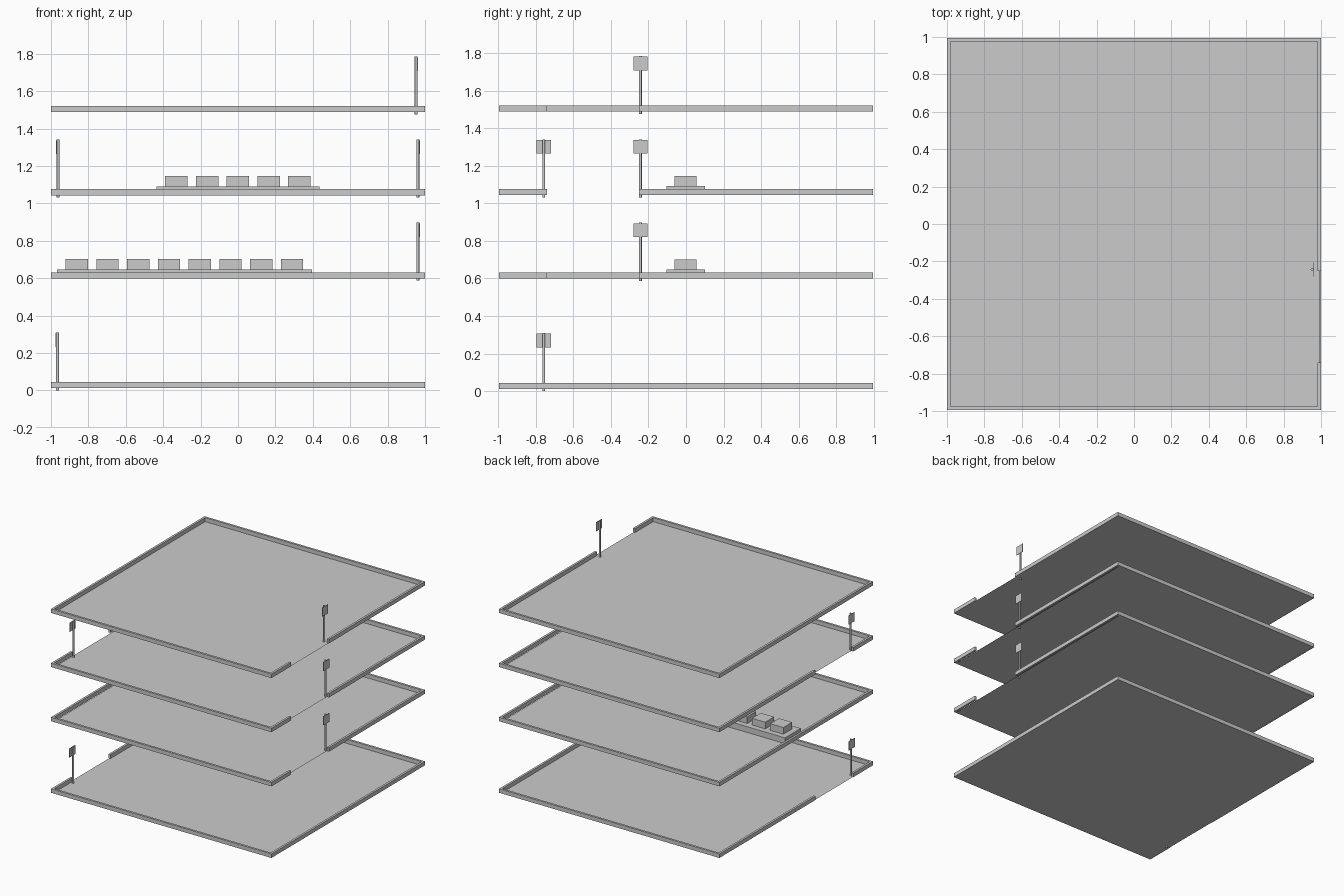
import bpy, bmesh
from mathutils import Matrix, Vector

cube = bpy.data.objects.get("Cube")
if cube:
    bpy.data.objects.remove(cube, do_unlink=True)

grey = bpy.data.materials.new("plain grey")
grey.use_nodes = True
colour = (0.6, 0.6, 0.6, 1)
grey.diffuse_color = colour
grey.node_tree.nodes["Principled BSDF"].inputs["Base Color"].default_value = colour

HALF_X, HALF_Y, WALL = 1.0, 0.995, 0.018
GAP = (-0.74, -0.25)
RIM_LOW, RIM_HIGH = 0.0125, 0.045


def finish(name, bm):
    bmesh.ops.recalc_face_normals(bm, faces=bm.faces)
    mesh = bpy.data.meshes.new(name)
    bm.to_mesh(mesh)
    bm.free()
    mesh.materials.append(grey)
    obj = bpy.data.objects.new(name, mesh)
    bpy.context.collection.objects.link(obj)
    return obj


def add_box(bm, low, high):
    low, high = Vector(low), Vector(high)
    place = Matrix.Translation((low + high) / 2) @ Matrix.Diagonal((*(high - low), 1))
    bmesh.ops.create_cube(bm, size=1, matrix=place)


# Low kerb around a deck, left open on the sides that have a doorway
def rim(name, base, open_sides):
    bm = bmesh.new()
    xs = (-HALF_X, WALL - HALF_X, HALF_X - WALL, HALF_X)
    ys = (-HALF_Y, WALL - HALF_Y, *GAP, HALF_Y - WALL, HALF_Y)
    z = base + RIM_LOW
    for i in range(3):
        for j in range(5):
            inside = i == 1 and 0 < j < 4
            doorway = j == 2 and i - 1 in open_sides
            if not inside and not doorway:
                corners = ((i, j), (i + 1, j), (i + 1, j + 1), (i, j + 1))
                bm.faces.new([bm.verts.new((xs[a], ys[b], z)) for a, b in corners])
    bmesh.ops.remove_doubles(bm, verts=bm.verts, dist=1e-5)
    top = bmesh.ops.extrude_face_region(bm, geom=bm.faces[:])["geom"]
    lift = [v for v in top if isinstance(v, bmesh.types.BMVert)]
    bmesh.ops.translate(bm, verts=lift, vec=(0, 0, RIM_HIGH - RIM_LOW))
    bmesh.ops.dissolve_limit(bm, angle_limit=0.01, verts=bm.verts, edges=bm.edges)
    finish(name, bm)


# Thin floor sheet just under the kerb
def floor(name, base, half_x):
    bm = bmesh.new()
    place = Matrix.Translation((0, 0, base + RIM_LOW - 0.001)) @ Matrix.Diagonal((half_x, 0.98, 1, 1))
    bmesh.ops.create_grid(bm, x_segments=1, y_segments=1, size=1, matrix=place)
    finish(name, bm)


# Round post with a square plate on its outward side
def sign(name, base, x, y):
    side = 1 if x > 0 else -1
    bm = bmesh.new()
    bmesh.ops.create_cone(bm, cap_ends=True, segments=12, radius1=0.0075, radius2=0.0075,
                          depth=0.31, matrix=Matrix.Translation((x, y, base + 0.155)))
    for f in bm.faces:
        f.smooth = len(f.verts) == 4
    for e in bm.edges:
        e.smooth = all(f.smooth for f in e.link_faces)
    finish(name + "_post", bm)
    bm = bmesh.new()
    face = x + side * 0.0085
    add_box(bm, (face - 0.002, y - 0.0375, base + 0.233), (face + 0.002, y + 0.0375, base + 0.306))
    finish(name + "_plate", bm)


# Row of blocks standing on a long plinth
def block_row(name, base, start, count):
    step, size, margin = 0.1644, 0.12, 0.046
    end = start + (count - 1) * step + size + 2 * margin
    bm = bmesh.new()
    add_box(bm, (start, -0.105, base + RIM_LOW), (end, 0.1, base + 0.06))
    finish(name + "_plinth", bm)
    bm = bmesh.new()
    for i in range(count):
        x = start + margin + i * step
        add_box(bm, (x, -0.06, base + 0.06), (x + size, 0.055, base + 0.115))
    finish(name + "_blocks", bm)


# Four decks: base height, doorway sides, floor half width, sign distance
decks = (
    ("ground_deck", 0.0, (-1,), 0.995, 0.965),
    ("second_deck", 0.587, (1,), 0.98, 0.962),
    ("third_deck", 1.031, (-1, 1), 0.98, 0.962),
    ("top_deck", 1.475, (1,), 0.995, 0.952),
)
for name, base, sides, half_x, sign_x in decks:
    rim(name + "_rim", base, sides)
    floor(name + "_floor", base, half_x)
    for side in sides:
        label = "left" if side > 0 else "right"
        sign(f"{name}_{label}_sign", base, side * sign_x, -0.243 if side > 0 else -0.757)

block_row("second_deck", decks[1][1], -0.968, 8)
block_row("third_deck", decks[2][1], -0.435, 5)
